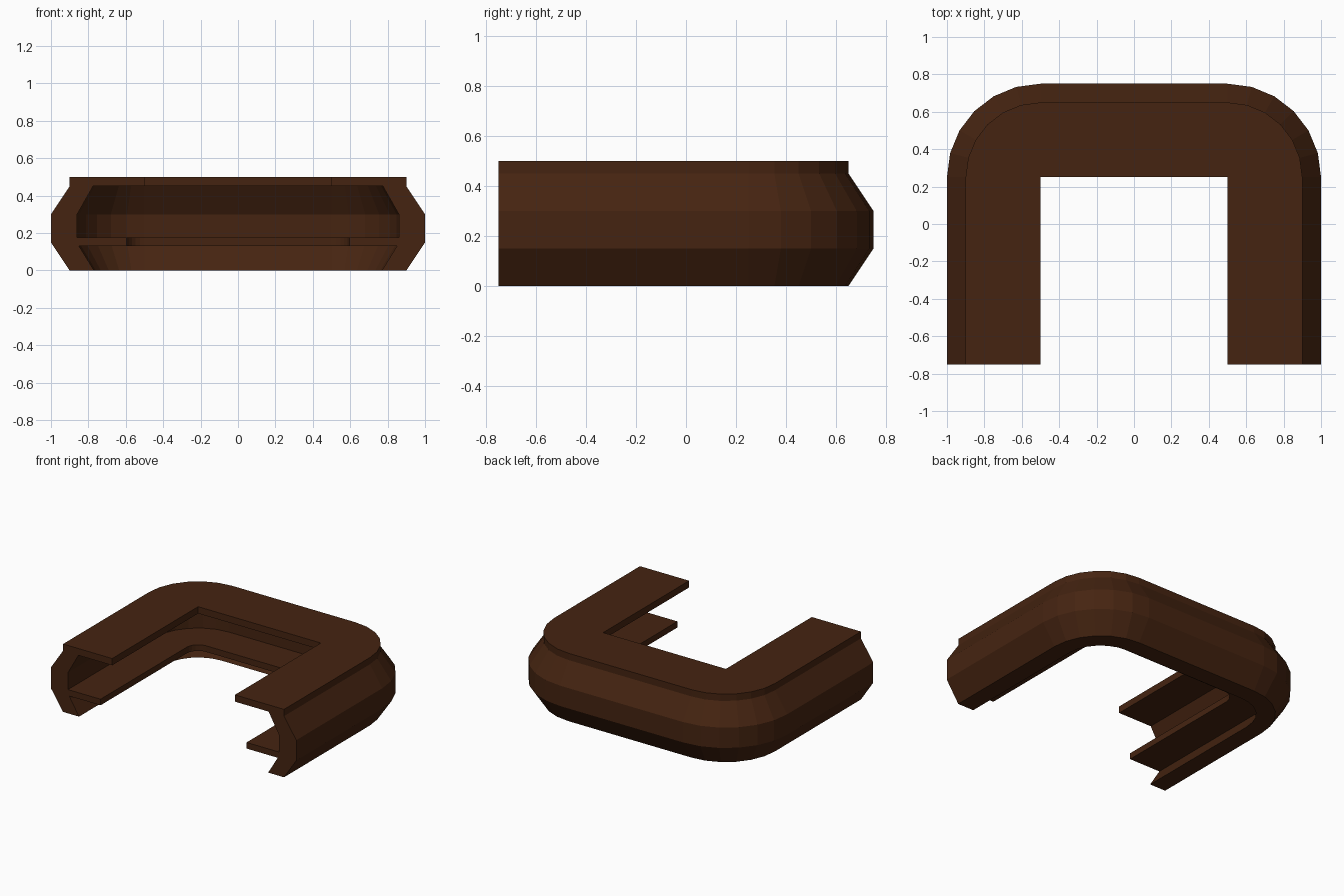
import bpy, bmesh, math

if "Cube" in bpy.data.objects:
    bpy.data.objects.remove(bpy.data.objects["Cube"])

brown = bpy.data.materials.new("dark_brown")
brown.diffuse_color = (0.06, 0.0175, 0.0055, 1)
brown.use_nodes = True
brown.node_tree.nodes["Principled BSDF"].inputs["Base Color"].default_value = brown.diffuse_color

HALF, BEND_Y, FRONT_Y, STEPS = 0.5, 0.25, -0.75, 6

# Cross-section: distance outward from the inner edge, and height
profile = [
    (0.40, 0.0), (0.50, 0.15), (0.50, 0.30), (0.40, 0.45), (0.40, 0.50),  # outside
    (0.0, 0.50), (0.0, 0.45), (0.275, 0.45),                              # top ledge
    (0.36, 0.30), (0.36, 0.175),                                          # inner wall
    (0.095, 0.175), (0.095, 0.13), (0.35, 0.13), (0.27, 0.0),             # lower shelf
]

# U-shaped path: centre of each section and its outward angle
path = [(HALF, FRONT_Y, 0)]
path += [(HALF, BEND_Y, 90 * i / STEPS) for i in range(STEPS + 1)]
path += [(-HALF, BEND_Y, 90 + 90 * i / STEPS) for i in range(STEPS + 1)]
path += [(-HALF, FRONT_Y, 180)]


def sweep(name, section, stations, material):
    bm = bmesh.new()
    rings = []
    for x, y, angle in stations:
        a = math.radians(angle)
        rings.append([bm.verts.new((x + r * math.cos(a), y + r * math.sin(a), z))
                      for r, z in section])
    n = len(section)
    for a, b in zip(rings, rings[1:]):
        for i in range(n):
            j = (i + 1) % n
            bm.faces.new((a[i], b[i], b[j], a[j]))
    # Flat ends of the two arms
    bm.faces.new(rings[0])
    bm.faces.new(rings[-1][::-1])
    # Close the sharp inner corners
    bmesh.ops.remove_doubles(bm, verts=bm.verts, dist=0.0005)
    bmesh.ops.recalc_face_normals(bm, faces=bm.faces)
    mesh = bpy.data.meshes.new(name)
    bm.to_mesh(mesh)
    bm.free()
    mesh.materials.append(material)
    obj = bpy.data.objects.new(name, mesh)
    bpy.context.collection.objects.link(obj)
    return obj


# Curved counter with top ledge and inner shelf
sweep("curved_counter", profile, path, brown)
